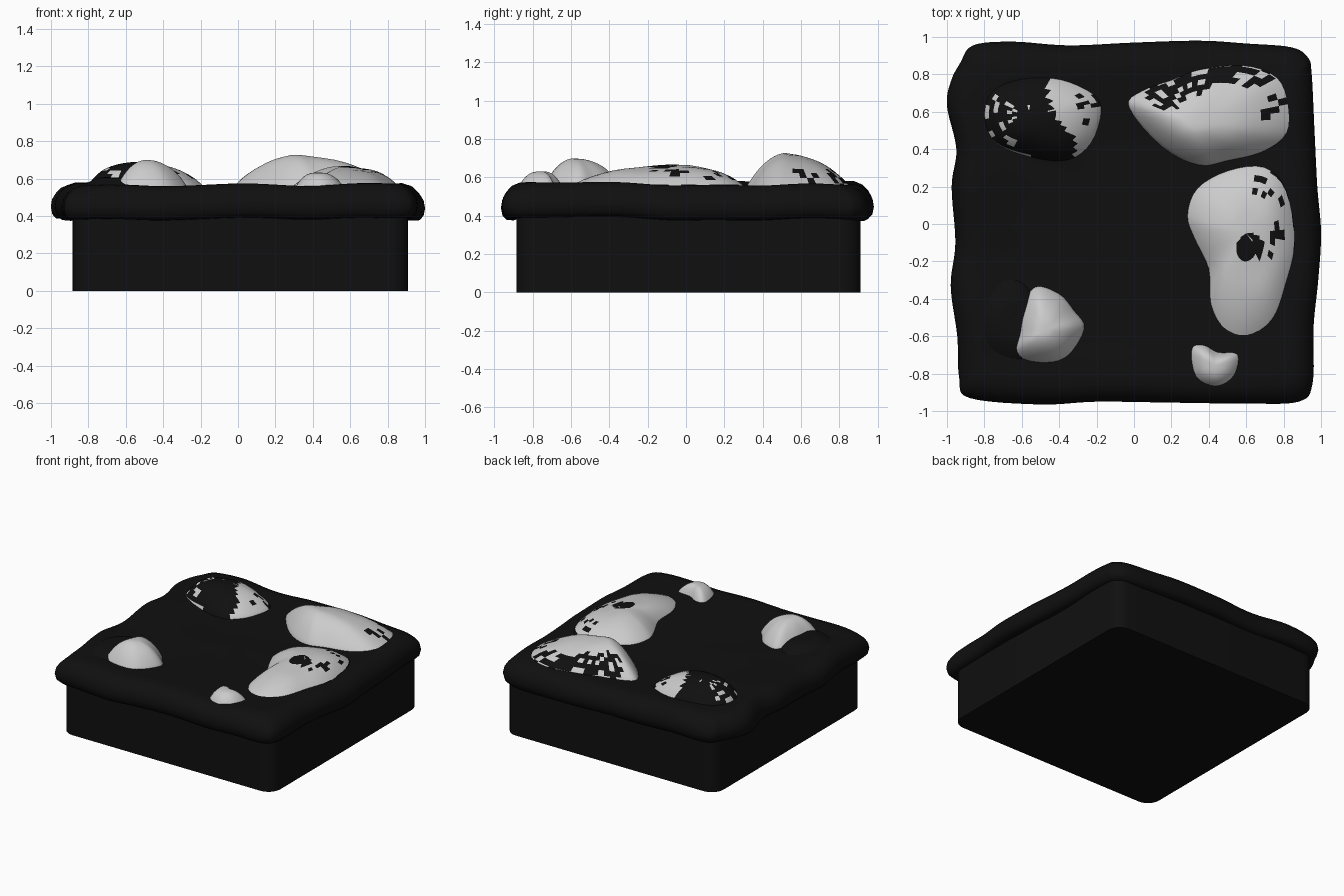
import bpy, bmesh, math, random
from mathutils import Vector, noise

if "Cube" in bpy.data.objects:
    bpy.data.objects.remove(bpy.data.objects["Cube"])

random.seed(4)

dark = bpy.data.materials.new("dark")
dark.diffuse_color = (0.005, 0.005, 0.005, 1)
dark.use_nodes = True
dark.node_tree.nodes["Principled BSDF"].inputs["Base Color"].default_value = dark.diffuse_color
pale = bpy.data.materials.new("pale")
pale.diffuse_color = (0.6, 0.6, 0.6, 1)
pale.use_nodes = True
pale.node_tree.nodes["Principled BSDF"].inputs["Base Color"].default_value = pale.diffuse_color


def closed_curve(pts, sub):
    """Smooth closed loop through the 2D points."""
    out, n = [], len(pts)
    for i in range(n):
        a, b, c, d = (Vector(pts[(i + k) % n]) for k in (-1, 0, 1, 2))
        for s in range(sub):
            t = s / sub
            out.append(0.5 * (2 * b + (c - a) * t + (2 * a - 5 * b + 4 * c - d) * t * t
                              + (3 * b - a - 3 * c + d) * t ** 3))
    return out


def loft(name, rings, mats, cap_start=None, cap_end=None):
    """Bridge equal rings of points; caps are a point (fan) or True (flat face)."""
    bm = bmesh.new()
    loops = [[bm.verts.new(p) for p in r] for r in rings]
    n = len(loops[0])
    for a, b in zip(loops, loops[1:]):
        for i in range(n):
            j = (i + 1) % n
            bm.faces.new((a[i], a[j], b[j], b[i]))
    for cap, ring in ((cap_start, loops[0]), (cap_end, loops[-1])):
        if cap is True:
            bm.faces.new(ring)
        elif cap is not None:
            v = bm.verts.new(cap)
            for i in range(n):
                bm.faces.new((ring[i], ring[(i + 1) % n], v))
    bmesh.ops.recalc_face_normals(bm, faces=bm.faces)
    me = bpy.data.meshes.new(name)
    bm.to_mesh(me)
    bm.free()
    for m in mats:
        me.materials.append(m)
    ob = bpy.data.objects.new(name, me)
    bpy.context.collection.objects.link(ob)
    bpy.context.view_layer.objects.active = ob
    bpy.ops.object.select_all(action='DESELECT')
    ob.select_set(True)
    bpy.ops.object.shade_smooth_by_angle(angle=math.radians(50))
    return ob


# Base block with rounded upright corners
half, rad, cen = 0.897, 0.1, 0.012
foot = []
for k in range(4):
    for s in range(7):
        a = math.radians(k * 90 + s * 15)
        sx, sy = ((1, 1), (-1, 1), (-1, -1), (1, -1))[k]
        foot.append((cen + sx * (half - rad) + rad * math.cos(a),
                     cen + sy * (half - rad) + rad * math.sin(a)))
loft("base_block", [[(x, y, z) for x, y in foot] for z in (0, 0.44)], [dark], True, True)

# Overhanging slab: wavy outline swept by a rounded rim profile
slab_outline = closed_curve([
    (1, -.05), (.98, .2), (.965, .5), (.95, .8), (.93, .89), (.84, .945), (.6, .965),
    (.35, .98), (0, .97), (-.35, .955), (-.65, .975), (-.86, .955), (-.93, .86),
    (-.98, .76), (-1, .63), (-.95, .4), (-.975, .2), (-.955, -.1), (-.98, -.33),
    (-.945, -.6), (-.935, -.82), (-.88, -.93), (-.5, -.965), (-.2, -.95), (.2, -.955),
    (.6, -.96), (.88, -.95), (.955, -.85), (.96, -.55), (.985, -.3)], 6)
profile = [(.88, .42), (.93, .385), (.97, .387), (.992, .41), (1, .45), (.993, .49), (.975, .52),
           (.945, .55), (.9, .567), (.84, .568), (.72, .558), (.55, .55), (.35, .545), (.15, .545)]


def slab_point(p, s, z):
    q = p * s
    w = noise.noise(Vector((q.x * 2.6, q.y * 2.6, 1.3)))
    return (q.x, q.y, z + 0.02 * w)


loft("wavy_slab", [[slab_point(p, s, z) for p in slab_outline] for s, z in profile],
     [dark], (0, 0, .42), (0, 0, .545))


def mound(name, outline, peak, top, power, patches=(), material=pale, skew=0.0):
    """Lumpy dome over an outline; patches are (x, y, radius, chance) of dark faces."""
    edge = closed_curve(outline, 4)
    c = Vector(peak)
    rings = []
    for i in range(10):
        t = 1 - i / 10
        ring = []
        for p in edge:
            q = c + (p - c) * (t ** 0.85)
            drop = skew * (p - c).length * t
            lump = 0.02 * noise.noise(Vector((q.x * 5, q.y * 5, 7))) * (1 - t)
            ring.append((q.x, q.y, .535 + (top - .535) * (1 - t ** power) * max(.3, 1 - drop) + lump))
        rings.append(ring)
    tip = (c.x, c.y, rings[-1][0][2])
    low = [(x, y, .47) for x, y, z in rings[0]]
    ob = loft(name, [low] + rings, [material, dark], None, tip)
    for f in ob.data.polygons:
        for x, y, r, chance in patches:
            d = (f.center.xy - Vector((x, y))).length
            if d < r and random.random() < chance:
                f.material_index = 1


# Pale mounds with broken dark patches
mound("back_right_mound", [
    (-.04, .63), (.03, .72), (.2, .79), (.35, .85), (.6, .87), (.8, .8), (.87, .65),
    (.85, .48), (.7, .38), (.5, .33), (.35, .31), (.15, .41)], (.32, .54), .715, 2.2,
    [(.17, .72, .11, .75), (.32, .79, .1, .75), (.5, .84, .1, .6), (.66, .82, .1, .6),
     (.76, .6, .08, .2)], skew=.25)
mound("right_mound", [
    (.27, .05), (.33, .2), (.5, .3), (.7, .32), (.83, .2), (.88, -.1), (.83, -.37),
    (.75, -.55), (.6, -.64), (.47, -.59), (.4, -.45), (.39, -.25), (.31, -.08)],
    (.6, -.05), .66, 2.4, [(.62, -.12, .07, .9), (.74, .2, .1, .4), (.84, -.1, .13, .4)])
mound("back_left_mound", [
    (-.16, .6), (-.2, .7), (-.38, .79), (-.6, .8), (-.78, .72), (-.82, .56), (-.75, .42),
    (-.55, .35), (-.35, .34), (-.22, .43)], (-.56, .58), .68, 2.6,
    [(-.66, .58, .22, .72), (-.52, .5, .13, 1), (-.44, .4, .13, 1), (-.58, .75, .12, 1),
     (-.23, .62, .1, .25)])
mound("front_left_mound", [
    (-.26, -.56), (-.32, -.46), (-.4, -.37), (-.53, -.33), (-.61, -.45), (-.64, -.58),
    (-.65, -.7), (-.52, -.75), (-.36, -.72)], (-.48, -.57), .69, 2.2)
mound("front_right_mound", [
    (.3, -.66), (.37, -.64), (.45, -.68), (.57, -.69), (.55, -.82), (.44, -.88), (.32, -.82)],
    (.43, -.76), .63, 2.4)

# Dark swelling beside the front left mound
mound("front_left_swelling", [
    (-.5, -.5), (-.57, -.32), (-.7, -.28), (-.84, -.42), (-.84, -.62), (-.74, -.73), (-.56, -.74)],
    (-.64, -.52), .61, 2.4, material=dark)
